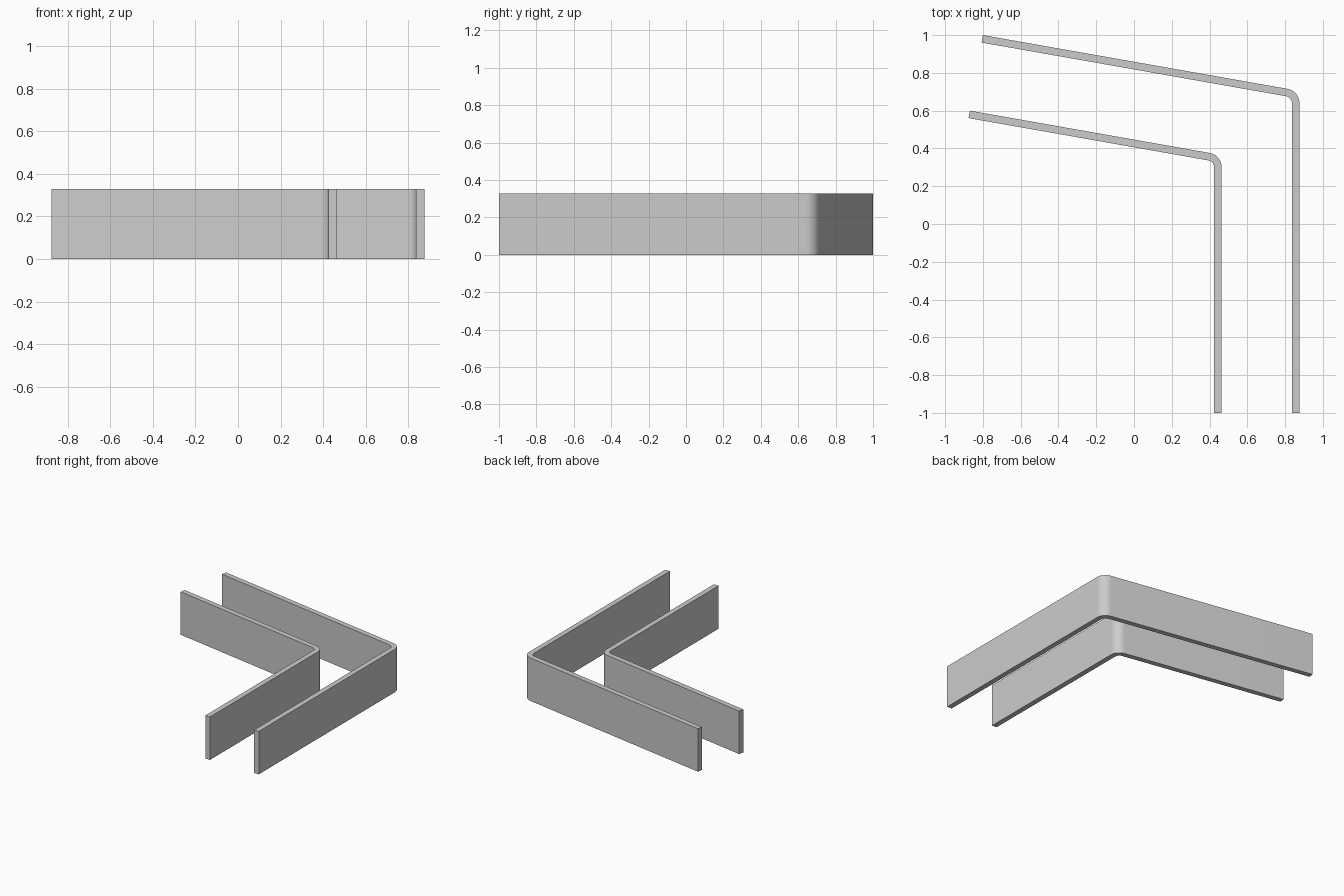
import bpy, bmesh, math
from mathutils import Vector

HEIGHT = 0.328
THICK = 0.04
OUTER_R = 0.077
STEPS = 12
TILT = math.radians(10)      # slope of the rear arm

cube = bpy.data.objects.get("Cube")
if cube:
    bpy.data.objects.remove(cube)

grey = bpy.data.materials.new("plain grey")
grey.use_nodes = True
colour = (0.6, 0.6, 0.6, 1)
grey.diffuse_color = colour
grey.node_tree.nodes["Principled BSDF"].inputs["Base Color"].default_value = colour


def bent_strip(name, side_x, end):
    """Flat bar running back along side_x, bent round to finish at the end point."""
    along = Vector((-math.cos(TILT), math.sin(TILT)))
    normal = Vector((math.sin(TILT), math.cos(TILT)))
    end = Vector(end)
    # Bend centre lies one radius inside both outer edges
    cx = side_x - OUTER_R
    base = end - normal * OUTER_R
    centre = base + along * ((cx - base.x) / along.x)
    turn = math.pi / 2 - TILT

    def edge(inset):
        r = OUTER_R - inset
        pts = [Vector((side_x - inset, -1))]
        for i in range(STEPS + 1):
            a = turn * i / STEPS
            pts.append(centre + Vector((math.cos(a), math.sin(a))) * r)
        pts.append(end - normal * inset)
        return pts

    # Plan outline as a ribbon of quads, extruded upward
    bm = bmesh.new()
    outer = [bm.verts.new((p.x, p.y, 0)) for p in edge(0)]
    inner = [bm.verts.new((p.x, p.y, 0)) for p in edge(THICK)]
    for i in range(len(outer) - 1):
        bm.faces.new((outer[i], outer[i + 1], inner[i + 1], inner[i]))
    top = bmesh.ops.extrude_face_region(bm, geom=bm.faces[:])["geom"]
    bmesh.ops.translate(bm, vec=(0, 0, HEIGHT),
                        verts=[g for g in top if isinstance(g, bmesh.types.BMVert)])
    bmesh.ops.recalc_face_normals(bm, faces=bm.faces[:])
    mesh = bpy.data.meshes.new(name)
    bm.to_mesh(mesh)
    bm.free()
    mesh.materials.append(grey)
    obj = bpy.data.objects.new(name, mesh)
    bpy.context.collection.objects.link(obj)
    bpy.ops.object.select_all(action="DESELECT")
    obj.select_set(True)
    bpy.context.view_layer.objects.active = obj
    bpy.ops.object.shade_smooth_by_angle(angle=math.radians(30))


bent_strip("outer_strip", 0.876, (-0.80, 1.0))
bent_strip("inner_strip", 0.464, (-0.869, 0.6))
